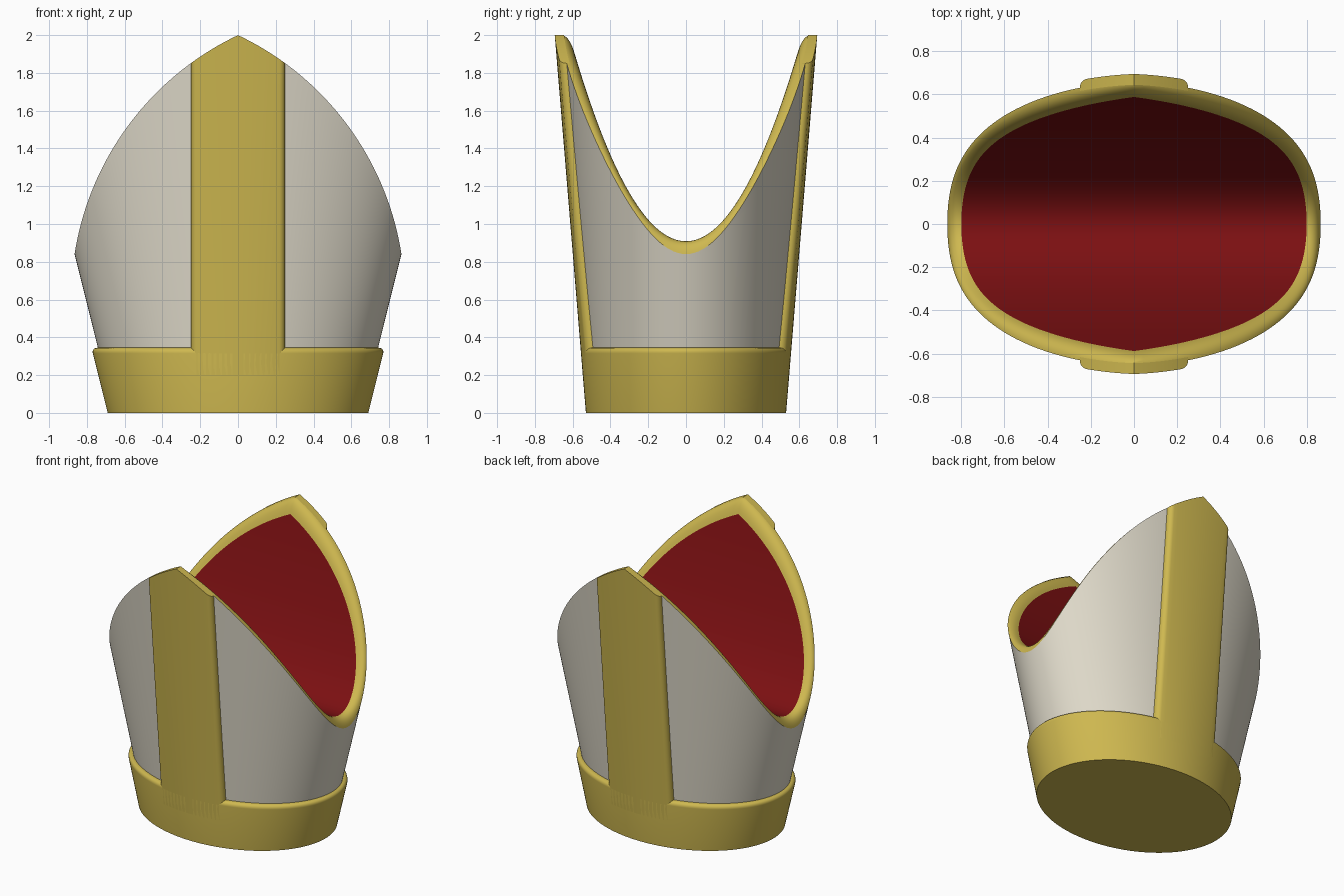
import bpy
from math import sin, cos, pi, sqrt, radians

cube = bpy.data.objects.get("Cube")
if cube:
    bpy.data.objects.remove(cube, do_unlink=True)

COLS = 160          # segments around the hat
PROUD = 0.035       # how far the trim stands off the cloth
ROUND = 0.03        # edge rounding of the trim
HALF_STRIPE = 0.25
TAU = 2 * pi


def material(name, rgb):
    m = bpy.data.materials.new(name)
    m.use_nodes = True
    m.diffuse_color = (*rgb, 1)
    bsdf = m.node_tree.nodes["Principled BSDF"]
    bsdf.inputs["Base Color"].default_value = (*rgb, 1)
    bsdf.inputs["Roughness"].default_value = 0.7
    return m


gold = material("gold", (0.62, 0.48, 0.08))
cream = material("cream", (0.74, 0.70, 0.59))
red = material("dark red", (0.2, 0.005, 0.006))


def grid(name, rows, mat, closed=False):
    """Skin rows of points into a smooth sheet."""
    n = len(rows[0])
    verts = [p for row in rows for p in row]
    faces = []
    for i in range(len(rows) - 1):
        for j in range(n if closed else n - 1):
            k = (j + 1) % n
            faces.append((i * n + j, i * n + k, (i + 1) * n + k, (i + 1) * n + j))
    me = bpy.data.meshes.new(name)
    me.from_pydata(verts, [], faces)
    me.materials.append(mat)
    ob = bpy.data.objects.new(name, me)
    bpy.context.collection.objects.link(ob)
    bpy.ops.object.select_all(action="DESELECT")
    ob.select_set(True)
    bpy.context.view_layer.objects.active = ob
    bpy.ops.object.shade_smooth_by_angle(angle=radians(40))
    return ob


# Shape rules: flaring oval wall, pointed arch across x, valley across y
def radii(z, off=0.0):
    return 0.655 + 0.25 * z + off, 0.495 + 0.0825 * z + off


def wall(t, z, off=0.0):
    a, b = radii(z, off)
    return (a * cos(t), b * sin(t), z)


def arch(x):
    return 0.604 + sqrt(max(0.0, 2.385 - (abs(x) + 0.661) ** 2))


SADDLE_X = 0.853
SADDLE_Z = arch(SADDLE_X)
STEEP = 2.86


def rim_outer(t):
    lo, hi = 0.5, 2.1
    for _ in range(40):
        z = (lo + hi) / 2
        if arch(radii(z)[0] * cos(t)) > z:
            lo = z
        else:
            hi = z
    return wall(t, lo)


WIDEST = rim_outer(0)[0]


def rim_corner(t):
    x = SADDLE_X * rim_outer(t)[0] / WIDEST
    z = arch(x)
    y = sqrt(max(0.0, z - SADDLE_Z) / STEEP)
    return (x, y if sin(t) > 0 else -y, z)


def rim_inner(t):
    x, y, _ = rim_corner(t)
    x, y = x * 0.80 / SADDLE_X, y * 0.953
    return (x, y, SADDLE_Z + STEEP * y * y)


def bend(p, m, q, u):
    return tuple((1 - u) ** 2 * a + 2 * u * (1 - u) * b + u * u * c
                 for a, b, c in zip(p, m, q))


angles = [TAU * j / COLS for j in range(COLS)]
outer = [rim_outer(t) for t in angles]
corner = [rim_corner(t) for t in angles]
inner = [rim_inner(t) for t in angles]

# Cloth wall
grid("cloth_wall",
     [[wall(t, 0.2 + (p[2] - 0.2) * i / 16) for t, p in zip(angles, outer)]
      for i in range(17)], cream, closed=True)

# Rounded rim between wall and lining
grid("rim",
     [[bend(p, m, q, i / 10) for p, m, q in zip(outer, corner, inner)]
      for i in range(11)], gold, closed=True)

# Lining: a valley running from side to side
lining = []
for i in range(COLS // 2 + 1):
    t = -pi / 2 + TAU * i / COLS
    x, y, z = rim_inner(t)
    lining.append([(x * (2 * j / 8 - 1), y, z) for j in range(9)])
grid("lining", lining, red)

# Headband with closed base and rounded top edge
profile = [(0.0, PROUD), (0.315, PROUD)]
profile += [(0.315 + ROUND * sin(a), PROUD - ROUND + ROUND * cos(a))
            for a in (pi / 12 * k for k in range(1, 7))]
profile += [(0.345, -0.02)]
grid("headband", [[wall(t, z, off) for t in angles] for z, off in profile],
     gold, closed=True)
base = bpy.data.meshes.new("headband_base")
base.from_pydata([wall(t, 0, PROUD) for t in angles], [], [tuple(range(COLS))[::-1]])
base.materials.append(gold)
bpy.context.collection.objects.link(bpy.data.objects.new("headband_base", base))

# Upright stripes, front and back
half = [(HALF_STRIPE, -0.01)]
half += [(HALF_STRIPE - ROUND + ROUND * cos(a), PROUD - ROUND + ROUND * sin(a))
         for a in (pi / 12 * k for k in range(7))]
half += [(0.22 * (1 - k / 8), PROUD) for k in range(1, 8)]
section = [(-x, d) for x, d in half] + [(0, PROUD)] + half[::-1]


def stripe_point(x, z, off):
    a, b = radii(z, off)
    return (x, -b * sqrt(1 - (x / a) ** 2), z)


rows = [[stripe_point(x, 0.2 + (arch(x) - 0.2) * i / 12, d) for x, d in section]
        for i in range(13)]
rows.append([stripe_point(x, arch(x), -0.015) for x, d in section])
for name, s in (("front_stripe", 1), ("back_stripe", -1)):
    grid(name, [[(s * x, s * y, z) for x, y, z in row] for row in rows], gold)
